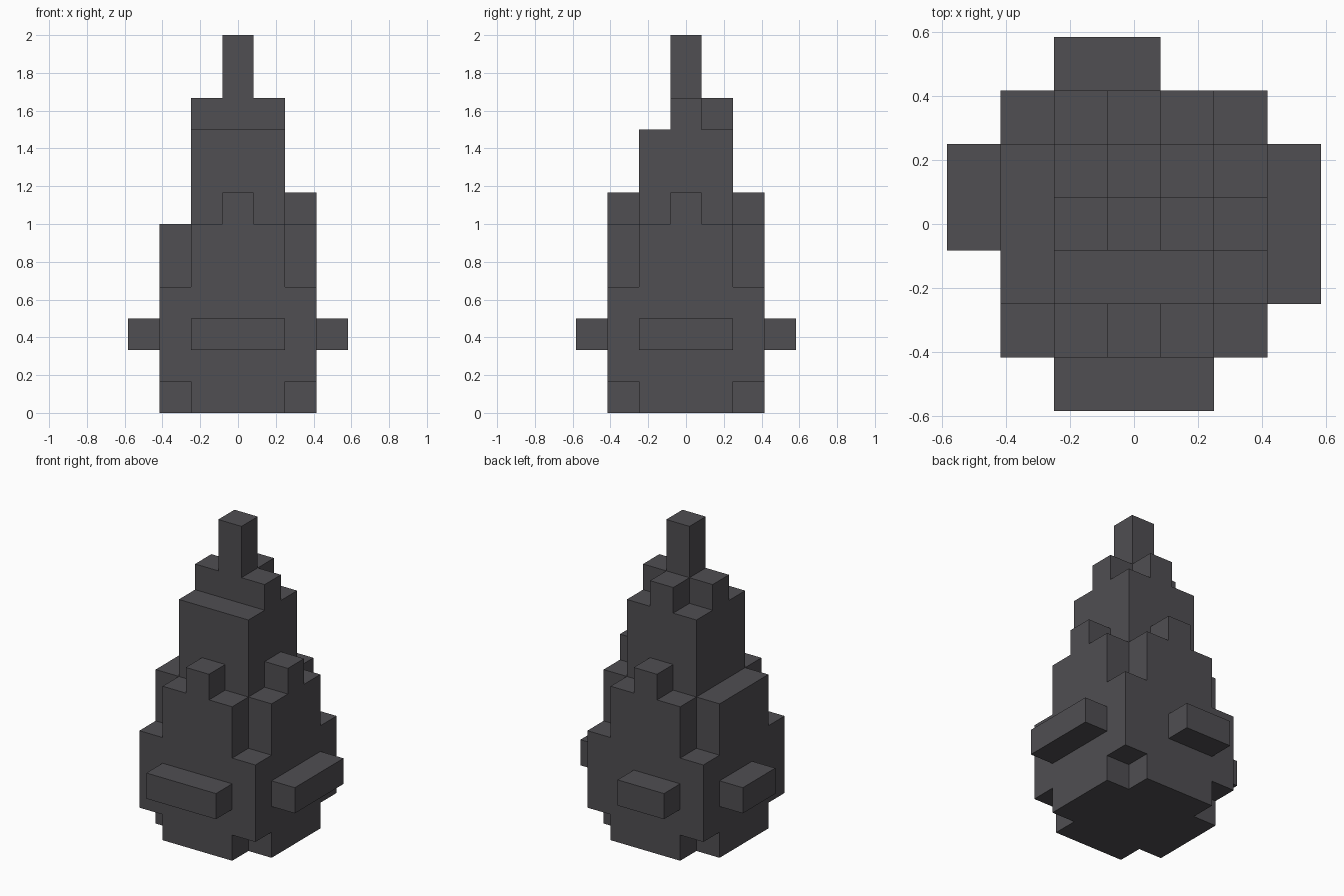
import bpy
import bmesh
from itertools import product
from mathutils import Vector

UNIT = 1 / 6  # edge length of one block

cube = bpy.data.objects.get("Cube")
if cube:
    bpy.data.objects.remove(cube, do_unlink=True)

charcoal = bpy.data.materials.new("charcoal grey")
charcoal.use_nodes = True
colour = (0.08, 0.077, 0.085, 1)
charcoal.diffuse_color = colour
charcoal.node_tree.nodes["Principled BSDF"].inputs["Base Color"].default_value = colour


def span(xs, ys, zs):
    """Block cells in inclusive x and y ranges, and z from bottom up to top."""
    return set(product(range(xs[0], xs[1] + 1), range(ys[0], ys[1] + 1), range(*zs)))


def build_part(name, cells):
    """Skin a set of block cells with one closed, flat-faced mesh."""
    bm = bmesh.new()
    for cell in cells:
        centre = Vector(cell) + Vector((0, 0, 0.5))
        for axis, sign in product(range(3), (-1, 1)):
            normal = Vector((0, 0, 0))
            normal[axis] = sign
            if tuple(int(c + n) for c, n in zip(cell, normal)) in cells:
                continue
            u = Vector((0, 0, 0))
            u[(axis + 1) % 3] = 0.5
            v = normal.cross(u)
            middle = centre + normal / 2
            corners = (middle - u - v, middle + u - v, middle + u + v, middle - u + v)
            bm.faces.new([bm.verts.new(c * UNIT) for c in corners])
    # Weld the blocks and merge their coplanar faces
    bmesh.ops.remove_doubles(bm, verts=bm.verts, dist=0.001)
    bmesh.ops.dissolve_limit(bm, angle_limit=0.01, verts=bm.verts, edges=bm.edges)
    mesh = bpy.data.meshes.new(name)
    bm.to_mesh(mesh)
    bm.free()
    mesh.materials.append(charcoal)
    obj = bpy.data.objects.new(name, mesh)
    bpy.context.collection.objects.link(obj)


# Body: cross-shaped column, square belt, and a tooth on three of the arms
body = span((-2, 2), (-1, 1), (0, 6)) | span((-1, 1), (-2, 2), (0, 6))
body |= span((-2, 2), (-2, 2), (1, 4))
body |= {(0, -2, 6), (2, 0, 6), (0, 2, 6)}
build_part("body", body)

# Tower: square core, stepped crown and spire
tower = span((-1, 1), (-1, 1), (6, 9))
tower |= span((-1, 1), (0, 0), (9, 10)) | {(0, 1, 9)}
tower |= span((0, 0), (0, 0), (10, 12))
build_part("tower", tower)

# Ledges: a bar standing out from each side of the belt
build_part("front_ledge", span((-1, 1), (-3, -3), (2, 3)))
build_part("back_ledge", span((-1, 0), (3, 3), (2, 3)))
build_part("left_ledge", span((3, 3), (-1, 1), (2, 3)))
build_part("right_ledge", span((-3, -3), (0, 1), (2, 3)))
